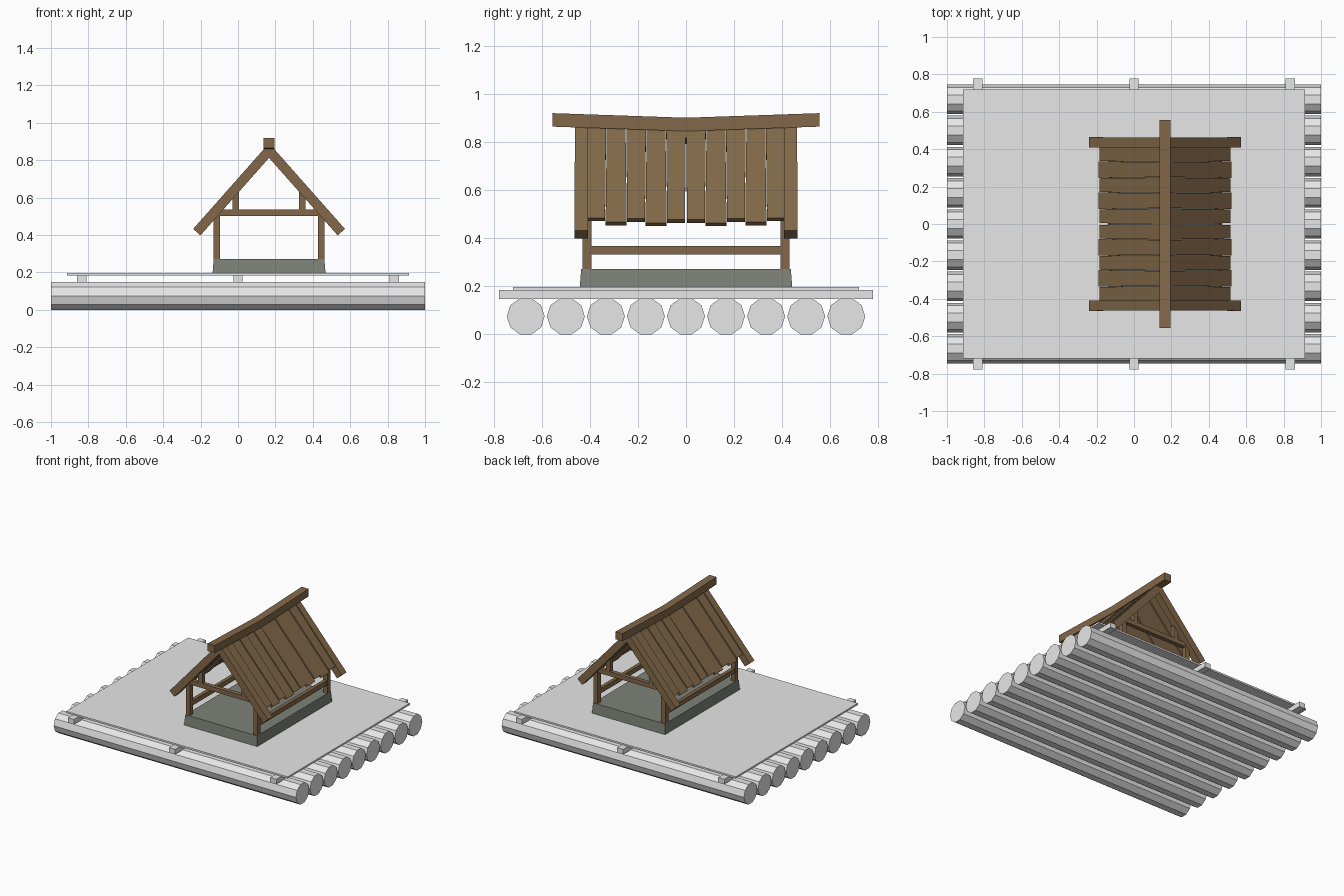
import bpy, bmesh, math

cube = bpy.data.objects.get("Cube")
if cube:
    bpy.data.objects.remove(cube, do_unlink=True)


def material(name, rgb):
    m = bpy.data.materials.new(name)
    m.use_nodes = True
    m.diffuse_color = (*rgb, 1)
    m.node_tree.nodes["Principled BSDF"].inputs["Base Color"].default_value = (*rgb, 1)
    return m


PALE = material("pale_grey", (0.8, 0.8, 0.8))
STONE = material("stone_grey", (0.21, 0.225, 0.19))
WOOD = material("brown_wood", (0.225, 0.14, 0.067))


def loft(name, loops, mat):
    """Skin a row of matching point loops and cap both ends."""
    bm = bmesh.new()
    rings = [[bm.verts.new(p) for p in loop] for loop in loops]
    n = len(rings[0])
    for a, b in zip(rings, rings[1:]):
        for i in range(n):
            j = (i + 1) % n
            bm.faces.new((a[i], a[j], b[j], b[i]))
    bm.faces.new(rings[0])
    bm.faces.new(rings[-1])
    bmesh.ops.recalc_face_normals(bm, faces=bm.faces)
    me = bpy.data.meshes.new(name)
    bm.to_mesh(me)
    bm.free()
    me.materials.append(mat)
    ob = bpy.data.objects.new(name, me)
    bpy.context.collection.objects.link(ob)
    return ob


def rect(cx, cy, hx, hy, z):
    return [(cx - hx, cy - hy, z), (cx + hx, cy - hy, z),
            (cx + hx, cy + hy, z), (cx - hx, cy + hy, z)]


def box(name, cx, cy, hx, hy, z0, z1, mat, taper=0):
    return loft(name, [rect(cx, cy, hx, hy, z0),
                       rect(cx, cy, hx - taper, hy - taper, z1)], mat)


# Raft: ten-sided logs, cross beams, thin deck
R = 0.0788
for k in range(9):
    y = (k - 4) / 6
    ring = [(y + R * math.cos(i * math.pi / 5), 0.075 + R * math.sin(i * math.pi / 5))
            for i in range(10)]
    loft("raft_log", [[(x, *p) for p in ring] for x in (-1, 1)], PALE)
for x in (-0.835, 0, 0.835):
    box("cross_beam", x, 0, 0.025, 0.777, 0.147, 0.185, PALE)
box("deck", 0, 0, 0.915, 0.72, 0.183, 0.196, PALE)

# Shelter base
CX = 0.166
box("shelter_base", CX, 0, 0.302, 0.442, 0.196, 0.272, STONE, taper=0.006)

# Timber frame
for s in (-1, 1):
    for e in (-1, 1):
        box("corner_post", CX + s * 0.279, e * 0.412, 0.017, 0.018, 0.27, 0.53, WOOD)
        box("gable_strut", CX + s * 0.178, e * 0.412, 0.017, 0.016, 0.53, 0.655, WOOD)
    box("side_rail", CX + s * 0.279, 0, 0.013, 0.41, 0.332, 0.368, WOOD)
    box("tie_beam", CX, s * 0.412, 0.274, 0.016, 0.503, 0.536, WOOD)

# Roof: boards mitred at the ridge, running down one slope
RUN, FALL, APEX = 0.663, 0.749, 0.891


def slope_board(name, side, y, top_half, low_half, depth, thick, length, sag=0):
    def across(d, along):
        return RUN * along - FALL * d, APEX - sag - FALL * along - RUN * d

    loops = []
    for e in (-1, 1):
        pts = []
        for d, low in ((depth, 0), (depth, 1), (depth + thick, 1), (depth + thick, 0)):
            x, z = across(d, length) if low else (0, APEX - sag - d / RUN)
            pts.append((CX + side * x, y + e * (low_half if low else top_half), z))
        loops.append(pts)
    loft(name, loops, WOOD)


for s in (-1, 1):
    for e in (-1, 1):
        slope_board("gable_rafter", s, e * 0.436, 0.026, 0.028, 0, 0.052, 0.612)
    for k in range(10):
        y = (k - 4.5) * 0.083
        sag = 0.01 * (1 - abs(y) / 0.45)
        if k in (1, 3, 6, 8):
            slope_board("long_roof_board", s, y, 0.039, 0.044, 0.013, 0.02, 0.55, sag)
        else:
            slope_board("short_roof_board", s, y, 0.041, 0.037, 0.006, 0.02, 0.535, sag)

# Sagging ridge beam
ridge = []
for y, z in ((-0.555, 0.892), (0, 0.873), (0.555, 0.892)):
    ridge.append([(CX + a * 0.029, y, z + b * 0.028)
                  for a, b in ((-1, -1), (1, -1), (1, 1), (-1, 1))])
loft("ridge_beam", ridge, WOOD)
